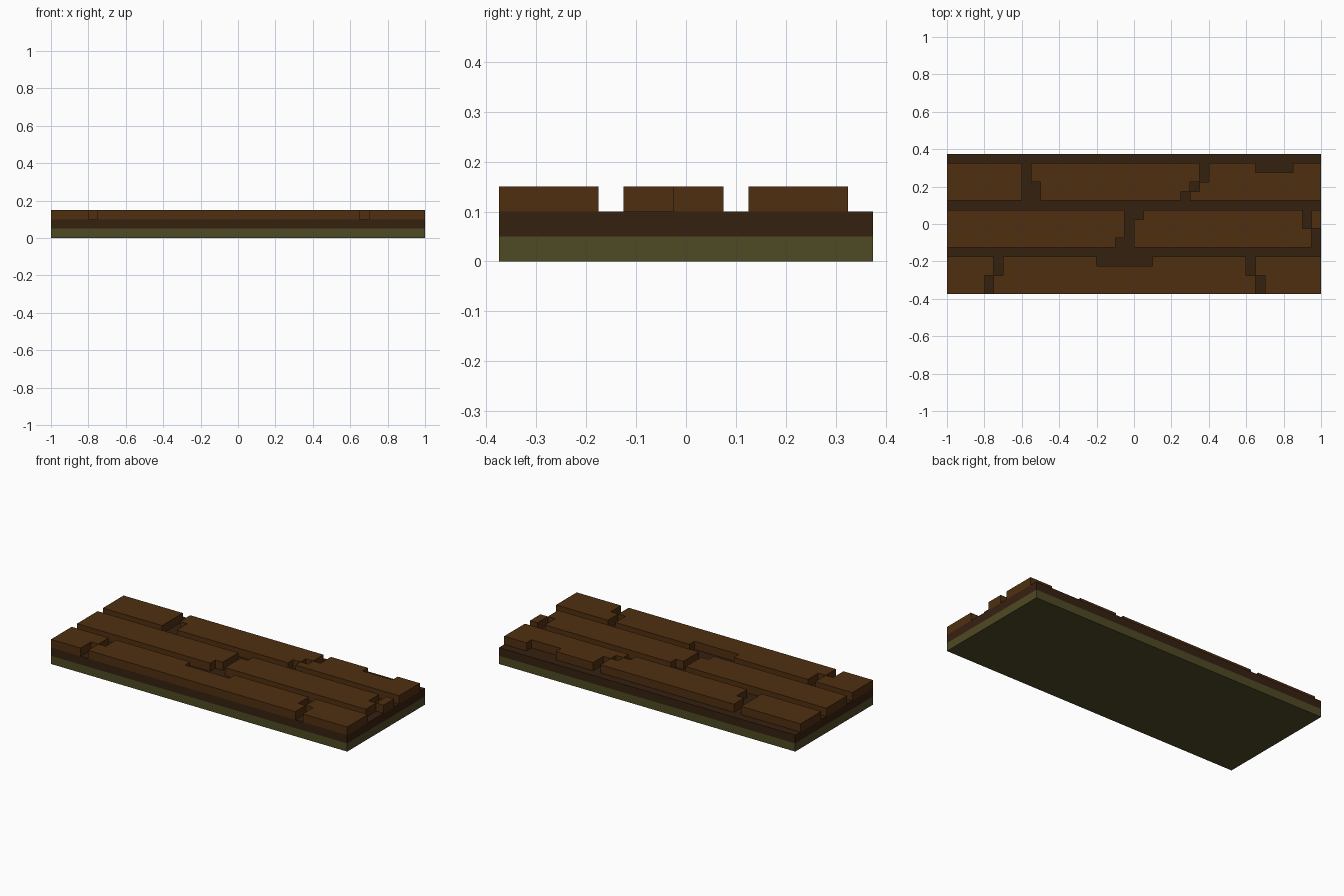
import bpy
import bmesh

cube = bpy.data.objects.get("Cube")
if cube:
    bpy.data.objects.remove(cube, do_unlink=True)


def material(name, color):
    m = bpy.data.materials.new(name)
    m.diffuse_color = (*color, 1)
    m.use_nodes = True
    m.node_tree.nodes["Principled BSDF"].inputs["Base Color"].default_value = (*color, 1)
    return m


def prism(name, outline, z0, z1, mat):
    """Extrude a flat outline (counter-clockwise) from z0 to z1."""
    bm = bmesh.new()
    base = bm.faces.new([bm.verts.new((x, y, z0)) for x, y in outline])
    top = bmesh.ops.extrude_face_region(bm, geom=[base], use_keep_orig=True)["geom"]
    for v in top:
        if isinstance(v, bmesh.types.BMVert):
            v.co.z = z1
    bmesh.ops.recalc_face_normals(bm, faces=bm.faces)
    mesh = bpy.data.meshes.new(name)
    bm.to_mesh(mesh)
    bm.free()
    mesh.materials.append(mat)
    obj = bpy.data.objects.new(name, mesh)
    bpy.context.collection.objects.link(obj)
    return obj


def rect(x0, x1, y0, y1):
    return [(x0, y0), (x1, y0), (x1, y1), (x0, y1)]


def plank(name, y0, left, right, notch=None):
    """Plank 0.2 deep; each end is a list of (x, height where that step stops)."""
    def steps(end):
        pts, low = [], 0
        for x, high in end:
            pts += [(x, y0 + low), (x, y0 + high)]
            low = high
        return pts
    cut = []
    if notch:
        a, b = notch
        cut = [(b, y0 + 0.2), (b, y0 + 0.15), (a, y0 + 0.15), (a, y0 + 0.2)]
    prism(name, steps(right) + cut + steps(left)[::-1], 0.10, 0.15, wood)


wood = material("plank brown", (0.078, 0.028, 0.005))
soil = material("dark brown", (0.036, 0.015, 0.005))
moss = material("olive", (0.078, 0.068, 0.018))

# Base layers
prism("bottom_slab", rect(-1, 1, -0.375, 0.375), 0, 0.05, moss)
prism("underlay", rect(-1, 1, -0.375, 0.375), 0.05, 0.10, soil)

# Front row of planks
F, M, B = -0.375, -0.125, 0.125
plank("front_plank_right", F, [(-1, 0.2)], [(-0.8, 0.1), (-0.75, 0.2)])
plank("front_plank_middle", F, [(-0.75, 0.1), (-0.7, 0.2)], [(0.65, 0.1), (0.6, 0.2)], (-0.2, 0.1))
plank("front_plank_left", F, [(0.7, 0.1), (0.65, 0.2)], [(1, 0.2)])

# Middle row of planks
plank("middle_plank_right", M, [(-1, 0.2)], [(-0.1, 0.05), (-0.05, 0.2)])
plank("middle_plank_left", M, [(0, 0.15), (0.05, 0.2)], [(0.95, 0.1), (0.9, 0.2)])
prism("middle_plank_end", rect(0.95, 1, -0.025, 0.075), 0.10, 0.15, wood)

# Back row of planks
plank("back_plank_right", B, [(-1, 0.2)], [(-0.6, 0.2)])
plank("back_plank_middle", B, [(-0.5, 0.1), (-0.55, 0.2)], [(0.25, 0.05), (0.3, 0.1), (0.35, 0.2)])
plank("back_plank_left", B, [(0.3, 0.05), (0.35, 0.1), (0.4, 0.2)], [(1, 0.2)], (0.65, 0.85))
